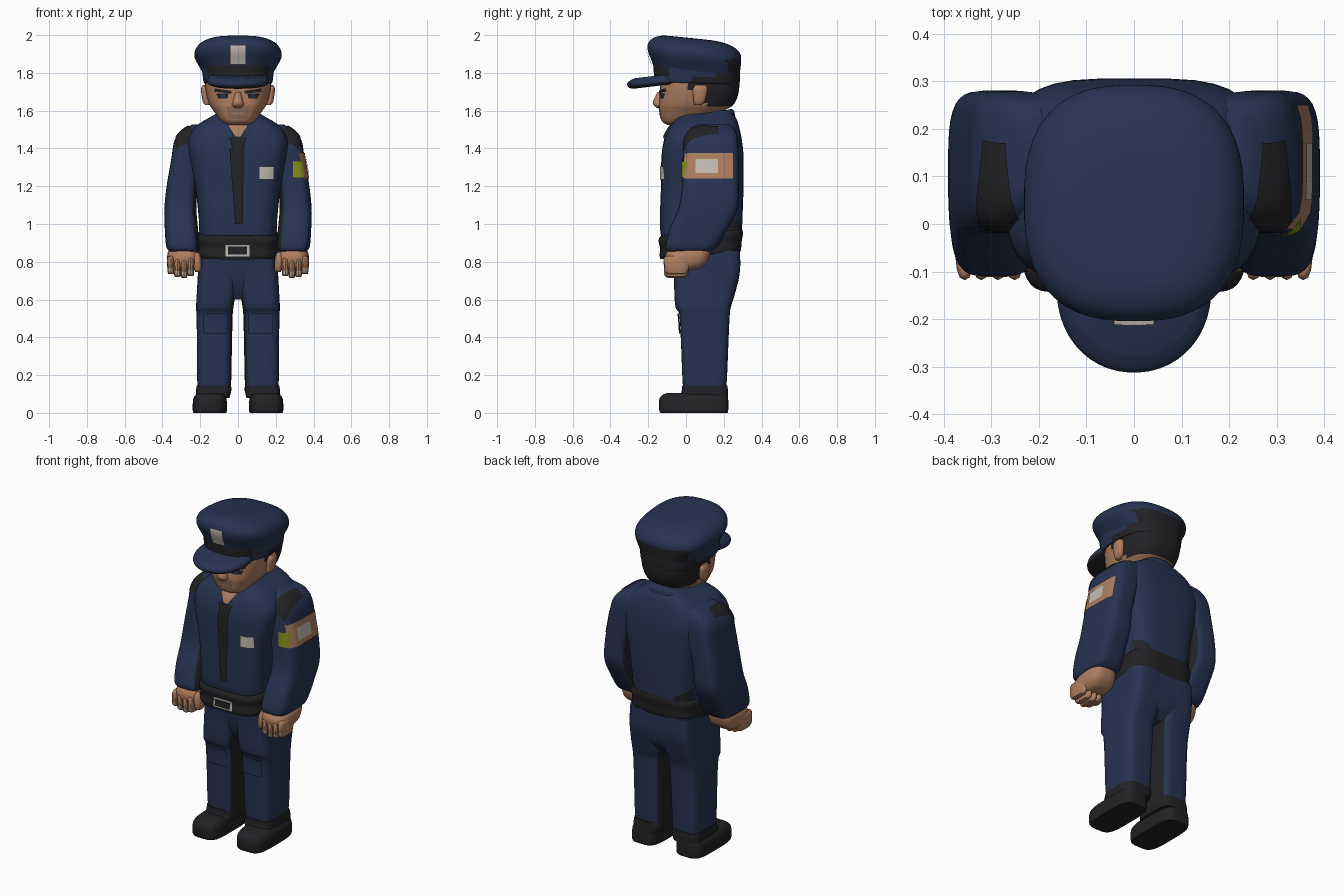
import bpy, bmesh, math
from mathutils import Vector
from mathutils.bvhtree import BVHTree


def material(name, r, g, b):
    m = bpy.data.materials.new(name)
    m.diffuse_color = (r, g, b, 1)
    return m


NAVY = material("navy cloth", 0.021, 0.033, 0.084)
BLACK = material("black leather", 0.016, 0.016, 0.019)
SKIN = material("skin", 0.43, 0.21, 0.118)
STUBBLE = material("stubble", 0.27, 0.155, 0.10)
SILVER = material("silver", 0.55, 0.51, 0.45)
OLIVE = material("olive patch", 0.24, 0.27, 0.01)
trees = {}


def finish(name, bm, mats):
    me = bpy.data.meshes.new(name)
    bm.to_mesh(me)
    bm.free()
    for m in mats:
        me.materials.append(m)
    ob = bpy.data.objects.new(name, me)
    bpy.context.collection.objects.link(ob)
    trees[name] = BVHTree.FromPolygons([v.co for v in me.vertices],
                                       [p.vertices[:] for p in me.polygons])
    return ob


def loft(name, mat, rings, p=3.2, tilt=0, n=36, steps=4, s=1, mat2=None, rule=None):
    """Rounded-box rings (z, x0, x1, y0, y1), smoothly interpolated; s=-1 mirrors in x."""
    keys = [rings[0]] + list(rings) + [rings[-1]]
    rows = []
    for i in range(1, len(keys) - 2):
        a, b, c, d = keys[i - 1:i + 3]
        for k in range(steps):
            t = k / steps
            rows.append([0.5 * (2 * B + (C - A) * t + (2 * A - 5 * B + 4 * C - D) * t * t
                                + (3 * B - A - 3 * C + D) * t ** 3)
                         for A, B, C, D in zip(a, b, c, d)])
    rows.append(rings[-1])
    bm = bmesh.new()
    loops = []
    for z, x0, x1, y0, y1 in rows:
        loop = []
        for k in range(n):
            a = 2 * math.pi * (k + 0.5) / n
            c, q = math.cos(a), math.sin(a)
            x = (x0 + x1) / 2 + (x1 - x0) / 2 * math.copysign(abs(c) ** (2 / p), c)
            dy = (y1 - y0) / 2 * math.copysign(abs(q) ** (2 / p), q)
            loop.append(bm.verts.new((s * x, (y0 + y1) / 2 + dy, z + tilt * dy)))
        loops.append(loop)
    for A, B in zip(loops, loops[1:]):
        for k in range(n):
            bm.faces.new((A[k], A[(k + 1) % n], B[(k + 1) % n], B[k]))
    bm.faces.new(loops[0])
    bm.faces.new(loops[-1])
    bmesh.ops.recalc_face_normals(bm, faces=bm.faces)
    bm.normal_update()
    if rule:
        for f in bm.faces:
            f.material_index = int(rule(f.calc_center_median(), f.normal))
    return finish(name, bm, [mat] + ([mat2] if mat2 else []))


def patch(name, mat, target, direction, corners, lift=0.006, k=8):
    """Thin plate: a quad projected along a direction on to a part."""
    d = Vector(direction).normalized()
    a, b, c, e = [Vector(v) for v in corners]
    bm = bmesh.new()
    grid = []
    for j in range(k + 1):
        row = []
        for i in range(k + 1):
            u, v = i / k, j / k
            pt = a.lerp(b, u).lerp(e.lerp(c, u), v)
            hit = trees[target].ray_cast(pt - d, d)[0]
            if hit is None:
                hit = trees[target].find_nearest(pt)[0]
            row.append(bm.verts.new(hit - d * lift))
        grid.append(row)
    for j in range(k):
        for i in range(k):
            bm.faces.new((grid[j][i], grid[j][i + 1], grid[j + 1][i + 1], grid[j + 1][i]))
    bm.normal_update()
    if sum(f.normal.dot(d) for f in bm.faces) > 0:
        bmesh.ops.reverse_faces(bm, faces=bm.faces)
    return finish(name, bm, [mat])


def front(x0, x1, z0, z1):
    return [(x0, 0, z0), (x1, 0, z0), (x1, 0, z1), (x0, 0, z1)]


FWD = (0, 1, 0)

# Torso, collar and belt
loft("jacket", NAVY, [
    (0.86, -.20, .20, -.11, .28), (0.95, -.205, .205, -.135, .295), (1.05, -.21, .21, -.138, .30),
    (1.2, -.228, .228, -.133, .305), (1.36, -.26, .26, -.13, .305), (1.45, -.265, .265, -.115, .295),
    (1.52, -.22, .22, -.085, .28), (1.57, -.14, .14, -.04, .26), (1.60, -.09, .09, 0, .22)], p=4)
loft("collar", NAVY, [
    (1.47, -.17, .17, -.12, .25), (1.52, -.155, .155, -.105, .26),
    (1.565, -.125, .125, -.075, .255), (1.58, -.10, .10, -.05, .24)], p=2.6, tilt=0.2)
loft("neck", SKIN, [(1.45, -.10, .10, -.03, .20), (1.66, -.10, .10, -.03, .21)], p=2.4)
loft("belt", BLACK, [
    (0.83, -.205, .205, -.135, .285), (0.85, -.215, .215, -.140, .292), (0.89, -.213, .213, -.138, .295),
    (0.93, -.218, .218, -.146, .302), (0.955, -.205, .205, -.135, .298)], p=4, tilt=0.08)
loft("hips", NAVY, [
    (0.60, -.10, .10, -.01, .21), (0.66, -.19, .19, -.04, .265), (0.75, -.205, .205, -.063, .285),
    (0.86, -.205, .205, -.08, .285)], p=4)

# Shirt front details
patch("neck_opening", SKIN, "collar", FWD, [(-.012, 0, 1.462), (.012, 0, 1.462), (.055, 0, 1.53), (-.055, 0, 1.53)])
patch("tie_knot", BLACK, "jacket", FWD, [(-.03, 0, 1.40), (.03, 0, 1.40), (.045, 0, 1.46), (-.045, 0, 1.46)], .009)
patch("tie", BLACK, "jacket", FWD, [(-.015, 0, 1.0), (.025, 0, 1.0), (.03, 0, 1.40), (-.045, 0, 1.40)], .009)
patch("chest_badge", SILVER, "jacket", FWD, front(.11, .19, 1.235, 1.305), .009)
patch("buckle_frame", SILVER, "belt", FWD, front(-.065, .06, .828, .89), .006)
patch("buckle_inside", BLACK, "belt", FWD, front(-.053, .048, .838, .88), .009)

for s, side in ((1, "left"), (-1, "right")):
    # Collar flap and raised belt part at the back
    patch(side + "_collar_flap", NAVY, "collar", FWD,
          [(s * .02, 0, 1.46), (s * .09, 0, 1.45), (s * .115, 0, 1.49), (s * .06, 0, 1.525)], .009)
    patch(side + "_back_belt", BLACK, "jacket", (0, -1, 0),
          [(s * .11, 0, .94), (s * .20, 0, .94), (s * .20, 0, 1.03), (s * .13, 0, 1.0)], .004)
    # Sleeve, dark on the inside
    sleeve = side + "_sleeve"
    loft(sleeve, NAVY, [
        (0.855, .215, .36, -.095, .13), (0.88, .205, .38, -.11, .165), (0.98, .212, .388, -.085, .225),
        (1.08, .22, .39, -.04, .272), (1.2, .215, .378, -.022, .28), (1.34, .18, .354, -.018, .28),
        (1.44, .14, .337, -.01, .275), (1.495, .12, .297, .02, .262), (1.528, .12, .24, .06, .23)],
        p=4, s=s, mat2=BLACK, rule=lambda c, nr, s=s: nr.x * s < -.7 and c.z < 1.35)
    # Shoulder marking, on top and wrapping to the front
    patch(side + "_shoulder_mark", BLACK, sleeve, (-s * .3, .55, -.8),
          [(s * .22, -.02, 1.45), (s * .33, -.02, 1.41), (s * .31, .19, 1.46), (s * .26, .19, 1.49)])
    # Fist
    loft(side + "_palm", SKIN, [
        (0.755, .235, .345, -.075, .07), (0.785, .21, .37, -.10, .11),
        (0.84, .205, .374, -.112, .13), (0.875, .22, .355, -.095, .12)], p=3, tilt=0.12, s=s)
    for i in range(4):
        x, z = .232 + .035 * i, (.725, .715, .72, .735)[i]
        loft(f"{side}_finger_{i + 1}", SKIN, [
            (z, x + .005, x + .03, -.09, -.01), (z + .012, x, x + .037, -.112, .01),
            (z + .08, x, x + .038, -.118, .02), (z + .095, x + .006, x + .03, -.105, .01)],
            p=2.6, n=14, steps=2, s=s)
        patch(f"{side}_nail_{i + 1}", SILVER, f"{side}_finger_{i + 1}", FWD,
              [(s * (x + .009), 0, z + .008), (s * (x + .029), 0, z + .008),
               (s * (x + .029), 0, z + .03), (s * (x + .009), 0, z + .03)], .003, 2)
    loft(side + "_thumb", SKIN, [
        (.745, .20, .225, -.085, -.045), (.76, .193, .232, -.10, -.03),
        (.82, .195, .24, -.10, -.02), (.85, .205, .235, -.08, -.03)], p=2.5, n=14, steps=2, s=s)
    # Trouser leg, dark along the inseam
    loft(side + "_trouser_leg", NAVY, [
        (0.12, .037, .212, -.015, .212), (0.2, .035, .217, -.02, .218), (0.4, .031, .218, -.028, .226),
        (0.52, .028, .22, -.036, .232), (0.56, .024, .222, -.056, .238), (0.64, .012, .218, -.062, .262),
        (0.75, .004, .212, -.066, .286), (0.86, .004, .207, -.08, .286)], p=4.5, s=s,
        mat2=BLACK, rule=lambda c, nr, s=s: nr.x * s < -.8 and c.z < .62)
    patch(side + "_knee_pad", NAVY, side + "_trouser_leg", FWD,
          [(s * .055, 0, .42), (s * .185, 0, .42), (s * .185, 0, .525), (s * .055, 0, .525)], .009)
    # Shoe and ankle cuff
    loft(side + "_shoe", BLACK, [
        (0, .065, .235, -.135, .22), (.015, .058, .24, -.142, .224), (.07, .06, .238, -.142, .224),
        (.095, .07, .225, -.125, .22), (.105, .085, .21, -.10, .215)], p=4, s=s)
    loft(side + "_ankle_cuff", BLACK, [
        (.08, .045, .222, -.035, .222), (.12, .035, .222, -.022, .222), (.145, .037, .218, -.02, .219)],
        p=4.5, s=s)
    # Ear
    loft(side + "_ear", SKIN, [
        (1.63, .15, .175, .045, .08), (1.65, .15, .187, .04, .10), (1.71, .15, .196, .035, .115),
        (1.735, .15, .188, .05, .105)], p=2.5, n=16, s=s)

# Sleeve emblem and small coloured patch on one arm
for nm, m, y0, y1, z0, z1, h in (("emblem_border", SKIN, -.01, .25, 1.24, 1.375, .005),
                                 ("emblem_centre", SILVER, .05, .17, 1.27, 1.345, .009)):
    patch(nm, m, "left_sleeve", (-1, 0, 0), [(0, y0, z0), (0, y1, z0), (0, y1, z1), (0, y0, z1)], h)
patch("olive_sleeve_patch", OLIVE, "left_sleeve", FWD, front(.29, .35, 1.245, 1.33))

# Head, with hair at the back
loft("head", SKIN, [
    (1.525, -.06, .06, -.10, .04), (1.545, -.09, .09, -.128, .09), (1.60, -.13, .13, -.14, .20),
    (1.63, -.15, .15, -.143, .25), (1.68, -.166, .166, -.14, .275), (1.74, -.175, .175, -.138, .283),
    (1.80, -.17, .17, -.13, .275)], p=2.7, n=48, mat2=BLACK,
    rule=lambda c, nr: (c.y > .1 and c.z > 1.625) or (c.y > .01 and c.z > 1.705))
patch("stubble_area", STUBBLE, "head", FWD, [(-.05, 0, 1.555), (.05, 0, 1.555), (.06, 0, 1.625), (-.06, 0, 1.625)], .003)
patch("mouth", SKIN, "head", FWD, front(-.035, .035, 1.58, 1.59), .006)
loft("nose", SKIN, [
    (1.615, -.022, .022, -.155, -.10), (1.63, -.032, .032, -.172, -.10), (1.65, -.028, .028, -.175, -.10),
    (1.70, -.015, .015, -.15, -.10)], p=2.3, n=16)
for s, side in ((1, "left"), (-1, "right")):
    patch(side + "_eyebrow", BLACK, "head", FWD,
          [(s * .035, 0, 1.69), (s * .125, 0, 1.70), (s * .125, 0, 1.718), (s * .035, 0, 1.705)], .005)
    patch(side + "_eye", BLACK, "head", FWD,
          [(s * .055, 0, 1.665), (s * .105, 0, 1.665), (s * .115, 0, 1.69), (s * .05, 0, 1.69)], .004)
    patch(side + "_iris", NAVY, "head", FWD,
          [(s * .07, 0, 1.67), (s * .09, 0, 1.67), (s * .09, 0, 1.686), (s * .07, 0, 1.686)], .007, 3)

# Cap: band, crown, visor and badge
loft("cap_band", NAVY, [
    (1.745, -.178, .178, -.16, .28), (1.76, -.184, .184, -.168, .285), (1.85, -.195, .195, -.175, .287)],
    p=2.7, tilt=-.03, n=48, mat2=BLACK,
    rule=lambda c, nr: c.y < -.1 or nr.y > .5 or (c.y > .02 and c.z < 1.79))
loft("cap_crown", NAVY, [
    (1.80, -.185, .185, -.168, .282), (1.835, -.205, .205, -.18, .287), (1.885, -.23, .23, -.2, .292),
    (1.925, -.224, .224, -.203, .288), (1.96, -.19, .19, -.18, .25), (1.982, -.13, .13, -.13, .17),
    (1.988, -.05, .05, -.07, .05)], p=2.6, tilt=-.1, n=48,
    mat2=BLACK, rule=lambda c, nr: nr.y > .5 and c.z < 1.87)
loft("cap_visor", NAVY, [
    (1.735, -.14, .14, -.28, .04), (1.745, -.16, .16, -.306, .04), (1.77, -.16, .16, -.31, .04),
    (1.79, -.14, .14, -.275, .04)], p=2.1, tilt=.12, n=48, mat2=BLACK,
    rule=lambda c, nr: nr.z < -.3)
patch("cap_badge", SILVER, "cap_crown", FWD, front(-.042, .042, 1.845, 1.948), .009)

# Smooth shading with sharp edges kept
bpy.ops.object.select_all(action='SELECT')
bpy.context.view_layer.objects.active = bpy.data.objects["jacket"]
bpy.ops.object.shade_smooth_by_angle(angle=math.radians(40))
